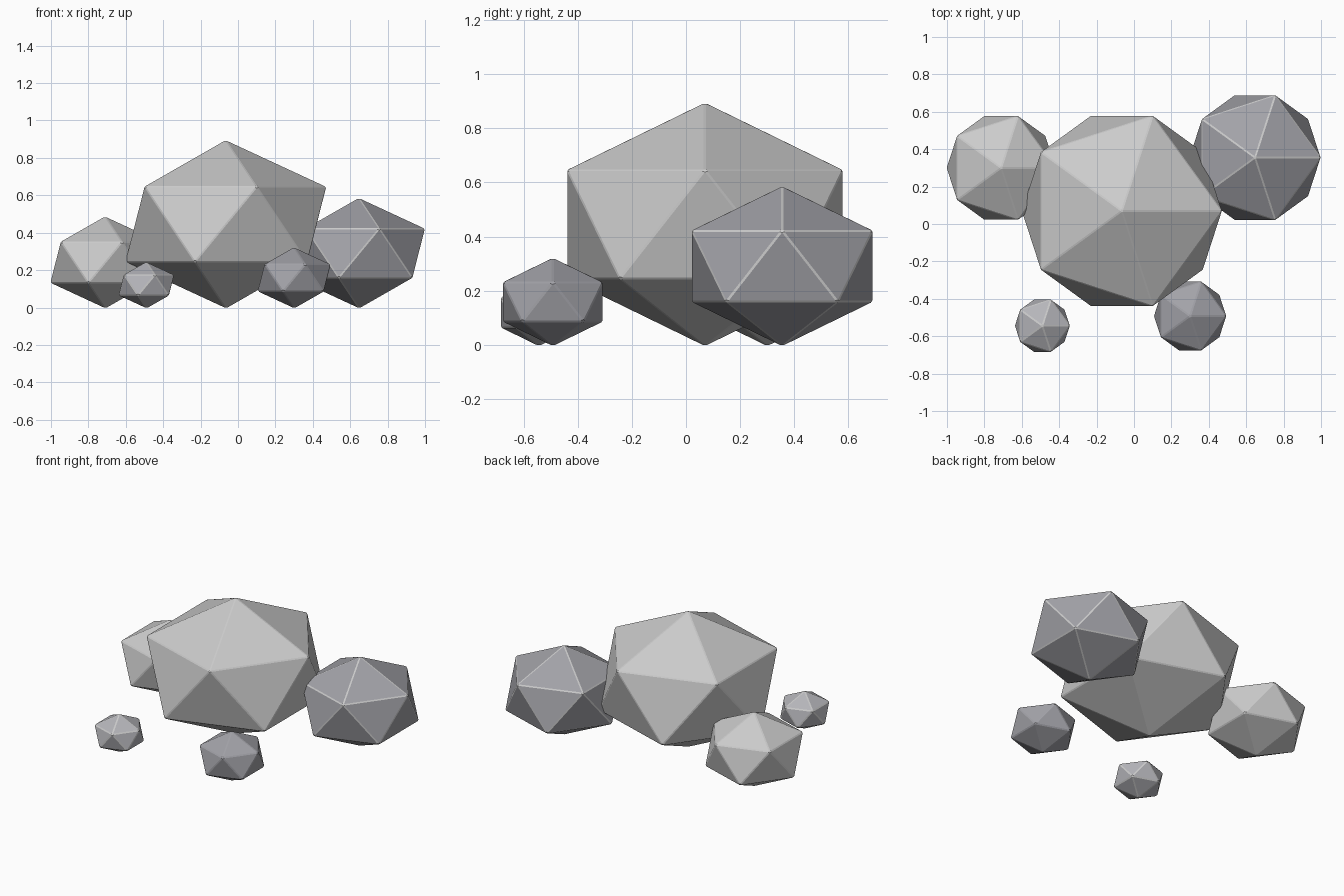
import bpy

if "Cube" in bpy.data.objects:
    bpy.data.objects.remove(bpy.data.objects["Cube"])


def material(name, rgb):
    m = bpy.data.materials.new(name)
    m.diffuse_color = (*rgb, 1)
    m.use_nodes = True
    m.node_tree.nodes["Principled BSDF"].inputs["Base Color"].default_value = m.diffuse_color
    return m


light = material("light_stone", (0.60, 0.60, 0.62))
mid = material("mid_stone", (0.46, 0.46, 0.49))
dark = material("dark_stone", (0.36, 0.36, 0.39))


def rock(name, x, y, radius, body, edge):
    """Flattened, lightly chamfered icosahedron resting on the ground."""
    bpy.ops.mesh.primitive_ico_sphere_add(subdivisions=1, radius=radius)
    ob = bpy.context.object
    ob.name = name
    drop = 0.005  # height lost to the chamfer at the bottom tip
    for v in ob.data.vertices:
        v.co.z *= 0.75
    ob.location = (x, y, radius * 0.75 - drop)
    ob.data.materials.append(body)
    ob.data.materials.append(edge)
    # worn edges
    bev = ob.modifiers.new("worn_edges", 'BEVEL')
    bev.width = 0.005
    bev.segments = 1
    bev.limit_method = 'NONE'
    bev.material = 1
    bpy.ops.object.shade_flat()
    return ob


# cluster: one boulder, two side rocks, two pebbles
rock("main_boulder", -0.065, 0.07, 0.600, light, light)
rock("right_rock", 0.647, 0.355, 0.394, dark, light)
rock("left_rock", -0.71, 0.30, 0.328, light, light)
rock("front_right_stone", 0.30, -0.492, 0.218, dark, dark)
rock("front_left_pebble", -0.49, -0.544, 0.166, mid, light)
